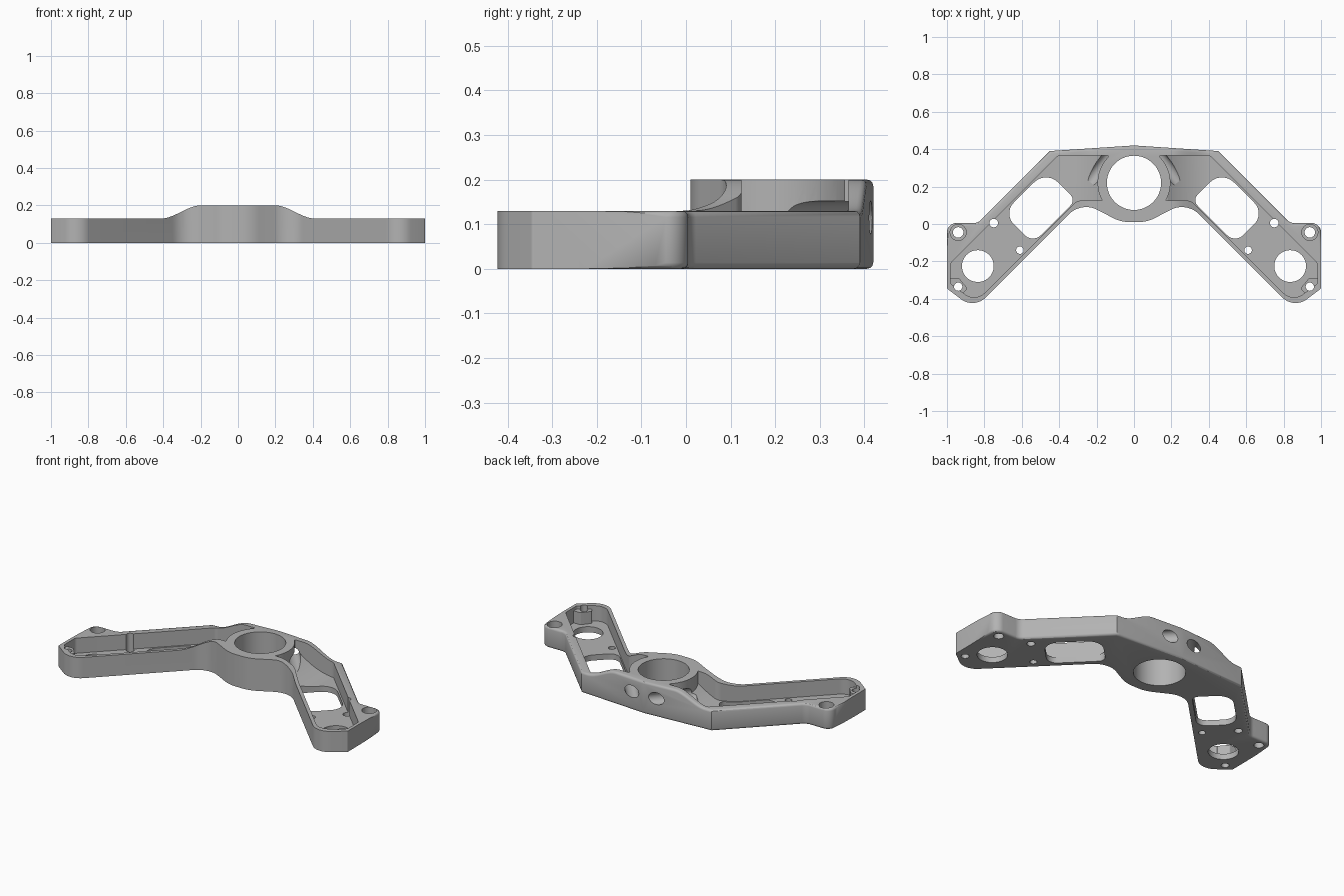
import bpy, bmesh, math
from mathutils import Vector, Matrix

if "Cube" in bpy.data.objects:
    bpy.data.objects.remove(bpy.data.objects["Cube"])

grey = bpy.data.materials.new("machined_grey")
grey.use_nodes = True
GREY = (0.45, 0.45, 0.45, 1)
grey.diffuse_color = GREY
grey.node_tree.nodes["Principled BSDF"].inputs["Base Color"].default_value = GREY


def rounded(points, steps=10):
    """Polygon with an arc of the given radius at each (x, y, radius) corner."""
    out = []
    for i, (x, y, r) in enumerate(points):
        p = Vector((x, y))
        if r == 0:
            out.append(p)
            continue
        a = (Vector(points[i - 1][:2]) - p).normalized()
        b = (Vector(points[(i + 1) % len(points)][:2]) - p).normalized()
        half = a.angle(b) / 2
        centre = p + (a + b).normalized() * (r / math.sin(half))
        start = p + a * (r / math.tan(half)) - centre
        sweep = (math.pi - 2 * half) * (1 if a.cross(b) < 0 else -1)
        for k in range(steps + 1):
            out.append(centre + Matrix.Rotation(sweep * k / steps, 2) @ start)
    return out


def make(name, bm):
    bmesh.ops.recalc_face_normals(bm, faces=bm.faces)
    mesh = bpy.data.meshes.new(name)
    bm.to_mesh(mesh)
    bm.free()
    mesh.materials.append(grey)
    ob = bpy.data.objects.new(name, mesh)
    bpy.context.collection.objects.link(ob)
    return ob


def prism(name, outline, low, high, upright=False):
    """Extrude along z, or along y for an upright x-z outline."""
    bm = bmesh.new()
    place = (lambda p: (p[0], low, p[1])) if upright else (lambda p: (p[0], p[1], low))
    face = bm.faces.new([bm.verts.new(place(p)) for p in outline])
    moved = bmesh.ops.extrude_face_region(bm, geom=[face])["geom"]
    shift = Vector((0, high - low, 0)) if upright else Vector((0, 0, high - low))
    bmesh.ops.translate(bm, vec=shift, verts=[g for g in moved if isinstance(g, bmesh.types.BMVert)])
    return make(name, bm)


def rod(name, start, end, radius):
    start, end = Vector(start), Vector(end)
    turn = (end - start).to_track_quat('Z', 'Y').to_matrix().to_4x4()
    bm = bmesh.new()
    bmesh.ops.create_cone(bm, cap_ends=True, segments=48, radius1=radius, radius2=radius,
                          depth=(end - start).length,
                          matrix=Matrix.Translation((start + end) / 2) @ turn)
    return make(name, bm)


def boolean(target, tool, operation='DIFFERENCE'):
    """Apply a boolean and discard the tool."""
    mod = target.modifiers.new("cut", 'BOOLEAN')
    mod.operation, mod.object, mod.solver = operation, tool, 'EXACT'
    bpy.context.view_layer.objects.active = target
    bpy.ops.object.modifier_apply(modifier=mod.name)
    bpy.data.objects.remove(tool)


def mirrored(points):
    return [(-p[0], *p[1:]) for p in reversed(points)]


def arm(u, v, r=0):
    """Arm coordinates: u runs outward along the arm, v across it."""
    return ((u + v) * math.sqrt(0.5), (v - u) * math.sqrt(0.5), r)


# Bracket body: plan outline with a raised centre blending into the arms
half_plan = [(0.07, 0.01, 0.2), (0.28, 0.12, 0.13), (0.855, -0.455, 0.1), (1, -0.345, 0.01),
             (1, 0.005, 0.05), (0.835, 0.005, 0.06), (0.45, 0.39, 0)]
body = prism("bracket_body", rounded(half_plan + [(0, 0.42, 0)] + mirrored(half_plan)), 0, 0.3)
ramp = []
for k in range(17):
    t = k / 16
    ramp.append((0.41 - 0.21 * t, 0.13 + 0.07 * t * t * (3 - 2 * t)))
side = [(1.1, 0), (1.1, 0.13)] + ramp
boolean(body, prism("height_tool", side + mirrored(side), -1, 1, True), 'INTERSECT')

# Soften the rear and end edges
bm = bmesh.new()
bm.from_mesh(body.data)
soft = []
for e in bm.edges:
    if len(e.link_faces) == 2:
        wall, flat = sorted(e.link_faces, key=lambda f: abs(f.normal.z))
        if abs(wall.normal.z) < 0.1 and abs(flat.normal.z) > 0.5 and wall.normal.y > 0.05:
            soft.append(e)
bmesh.ops.bevel(bm, geom=soft, offset=0.014, segments=3, profile=0.5, affect='EDGES')
bm.to_mesh(body.data)
bm.free()

# Central bore
boolean(body, rod("bore_tool", (0, 0.22, -0.1), (0, 0.22, 0.4), 0.145))

pocket_plan = [(0.14, 0.125, 0), (0.305, 0.125, 0.05), (0.847, -0.417, 0.08), (0.98, -0.32, 0.02),
               (0.98, -0.21, 0.03), (0.405, 0.365, 0.03), (0.14, 0.365, 0)]
slot_plan = [arm(0.13, 0.31, 0.04), arm(0.455, 0.31, 0.06), arm(0.455, 0.535, 0.08), arm(0.13, 0.535, 0.09)]
pad_plan = [(0.89, -0.345, 0.01), (0.93, -0.39, 0.01), (0.99, -0.35, 0.01),
            (0.99, -0.29, 0.01), (0.935, -0.29, 0.01)]
# Through holes: x, y, radius
holes = [(0.835, -0.225, 0.085), (0.75, 0.005, 0.023), (0.61, -0.14, 0.02),
         (0.94, -0.335, 0.022), (0.94, -0.045, 0.028)]

for s in (1, -1):
    def sided(points):
        return points if s == 1 else mirrored(points)

    # Open pocket, with a floor sweeping up to the central ring
    pocket = prism("pocket_tool", rounded(sided(pocket_plan)), 0.035, 0.4)
    boolean(pocket, rod("ring_tool", (0, 0.22, -0.1), (0, 0.22, 0.5), 0.195))
    sweep = [(0.1, 0.02)]
    for k in range(17):
        t = k / 16
        sweep.append((0.42 - 0.24 * t, 0.034 + 0.085 * t * t))
    sweep.append((0.1, 0.119))
    boolean(pocket, prism("floor_tool", sided(sweep), -1, 1, True))
    boolean(body, pocket)

    # Raised pad at the tip, then the window and holes
    boolean(body, prism("pad_tool", rounded(sided(pad_plan)), 0.02, 0.11), 'UNION')
    boolean(body, prism("slot_tool", rounded(sided(slot_plan)), -0.1, 0.115))
    for x, y, r in holes:
        boolean(body, rod("hole_tool", (s * x, y, -0.1), (s * x, y, 0.3), r))
    boolean(body, rod("counterbore_tool", (s * 0.94, -0.045, 0.09), (s * 0.94, -0.045, 0.3), 0.043))

    # Slanted bore from the rear face into the pocket
    boolean(body, rod("rear_bore_tool", (s * 0.04, 0.468, 0.115), (s * 0.24, 0.228, 0.115), 0.037))

bpy.ops.object.select_all(action='DESELECT')
body.select_set(True)
bpy.context.view_layer.objects.active = body
bpy.ops.object.shade_smooth_by_angle(angle=math.radians(30))
